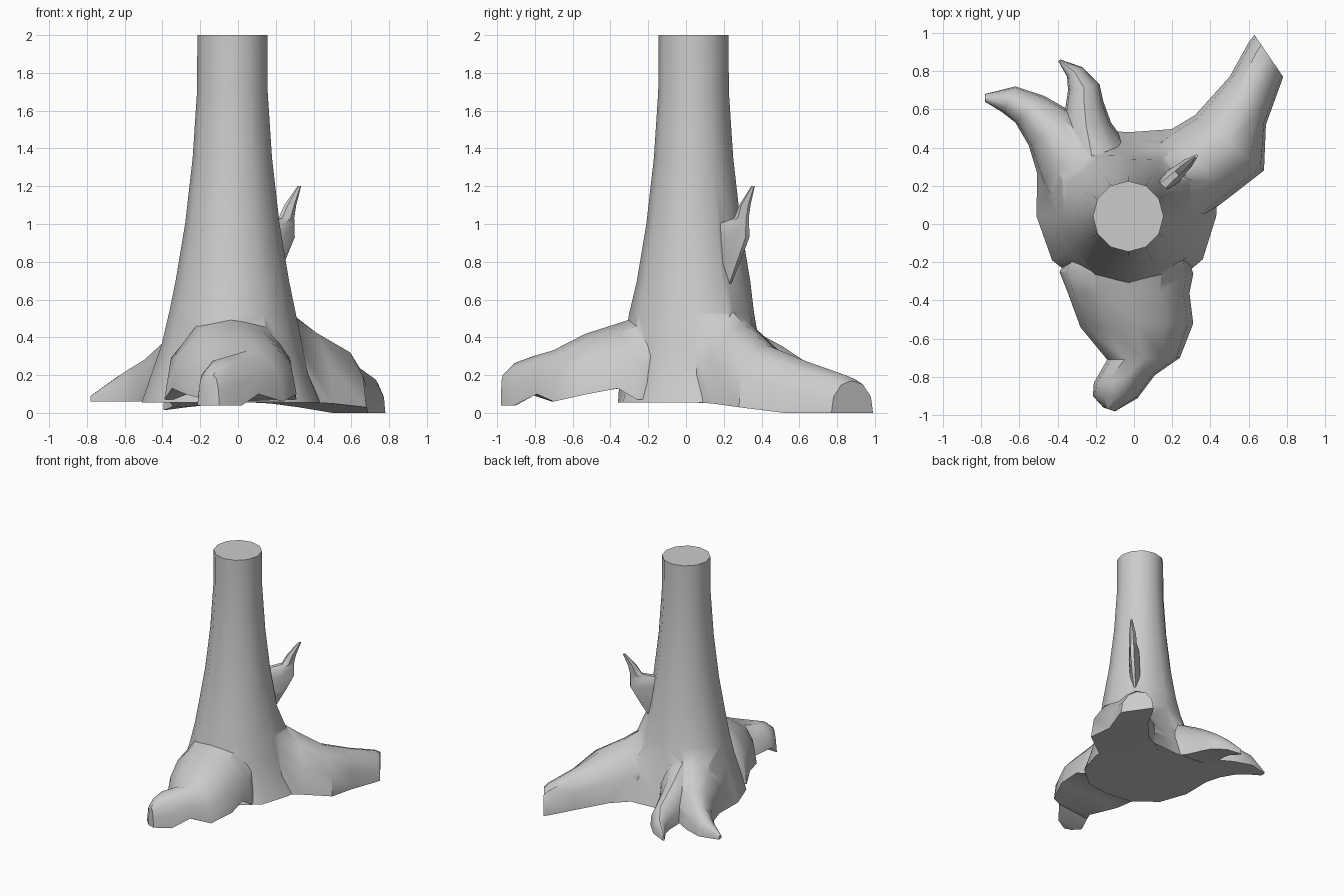
import bpy, bmesh
from math import cos, sin, radians

CX, CY = -0.03, 0.04          # trunk axis


def loft(name, rings):
    """Closed solid through rings that all have the same point count."""
    bm = bmesh.new()
    loops = [[bm.verts.new(p) for p in ring] for ring in rings]
    n = len(loops[0])
    for a, b in zip(loops, loops[1:]):
        for i in range(n):
            j = (i + 1) % n
            bm.faces.new((a[i], a[j], b[j], b[i]))
    bm.faces.new(loops[0])
    bm.faces.new(loops[-1])
    bmesh.ops.recalc_face_normals(bm, faces=bm.faces)
    mesh = bpy.data.meshes.new(name)
    bm.to_mesh(mesh)
    bm.free()
    ob = bpy.data.objects.new(name, mesh)
    bpy.context.collection.objects.link(ob)
    return ob


# Trunk: 12 sides, irregular flare at the foot, round above
levels = [
    (0.055, [.46, .55, .53, .44, .53, .55, .48, .46, .43, .40, .43, .45]),
    (0.20, [.40, .50, .46, .40, .46, .49, .43, .42, .40, .39, .40, .40]),
    (0.36, [.37, .44, .40, .35, .39, .41, .375, .37, .37, .37, .37, .36]),
    (0.53, [.335, .37, .34, .32, .34, .36, .335, .33, .335, .34, .335, .325]),
    (0.70, [.30] * 12), (1.00, [.25] * 12), (1.35, [.21] * 12),
    (1.70, [.187] * 12), (2.00, [.185] * 12)]
trunk = loft("tree_stump", [
    [(CX + r * cos(radians(30 * i)), CY + r * sin(radians(30 * i)), z)
     for i, r in enumerate(radii)] for z, radii in levels])

# Roots: each station is left foot x, y, right foot x, y, top z, bottom z
ARCH = [(0, 0), (.05, .5), (.24, .88), (.5, 1), (.76, .88), (.95, .5), (1, 0)]


def root(name, stations):
    return loft(name, [
        [(ax + (bx - ax) * u, ay + (by - ay) * u, lo + (hi - lo) * v)
         for u, v in ARCH] for ax, ay, bx, by, hi, lo in stations])


front_root = root("front_root", [
    (-.30, -.10, .26, -.10, .56, .07), (-.39, -.25, .31, -.26, .51, .07),
    (-.35, -.35, .29, -.36, .475, .13), (-.28, -.54, .31, -.52, .42, .10),
    (-.14, -.71, .24, -.70, .33, .06), (-.21, -.83, .11, -.79, .30, .10),
    (-.215, -.90, .02, -.91, .265, .04), (-.16, -.96, -.10, -.98, .20, .04)])
right_root = root("back_right_root", [
    (-.03, .30, .25, -.05, .66, .06), (.17, .48, .50, .14, .47, .05),
    (.32, .57, .68, .28, .36, .03), (.50, .77, .69, .52, .27, 0),
    (.60, .95, .77, .74, .20, 0), (.63, .99, .78, .77, .17, 0)])
left_root = root("back_left_root", [
    (-.38, .0, -.05, .36, .58, .06), (-.49, .21, -.12, .50, .41, .06),
    (-.55, .41, -.33, .59, .31, .06), (-.62, .53, -.47, .67, .25, .06),
    (-.69, .585, -.62, .72, .18, .06), (-.78, .64, -.78, .68, .09, .06)])
fork_root = root("back_fork_root", [
    (-.40, .28, -.04, .42, .44, .06), (-.38, .50, -.12, .53, .35, .06),
    (-.36, .60, -.16, .64, .28, .055), (-.345, .70, -.18, .73, .21, .04),
    (-.35, .77, -.27, .82, .14, .03), (-.395, .85, -.385, .86, .06, .015)])

# Broken branch: thin fin pointing outward; height, inner, outer, half width
DX, DY = cos(radians(41.6)), sin(radians(41.6))


def fin_ring(z, d0, d1, w):
    m = (d0 + d1) / 2
    pts = [(d0, -w * .5), (m, -w), (d1, -w * .3),
           (d1, w * .3), (m, w), (d0, w * .5)]
    return [(CX + d * DX - s * DY, CY + d * DY + s * DX, z) for d, s in pts]


branch = loft("broken_branch", [fin_ring(*s) for s in [
    (.68, .20, .29, .02), (.80, .20, .36, .04), (.93, .20, .43, .045),
    (1.00, .22, .43, .04), (1.03, .34, .43, .03), (1.10, .38, .445, .028),
    (1.20, .465, .485, .008)]])

# Fuse roots and branch into the trunk, then smooth with crisp edges
bpy.context.view_layer.objects.active = trunk
trunk.select_set(True)
for part in (front_root, right_root, left_root, fork_root, branch):
    mod = trunk.modifiers.new("join", 'BOOLEAN')
    mod.operation = 'UNION'
    mod.solver = 'EXACT'
    mod.object = part
    bpy.ops.object.modifier_apply(modifier=mod.name)
    bpy.data.objects.remove(part)
bpy.ops.object.shade_smooth_by_angle(angle=radians(42))
